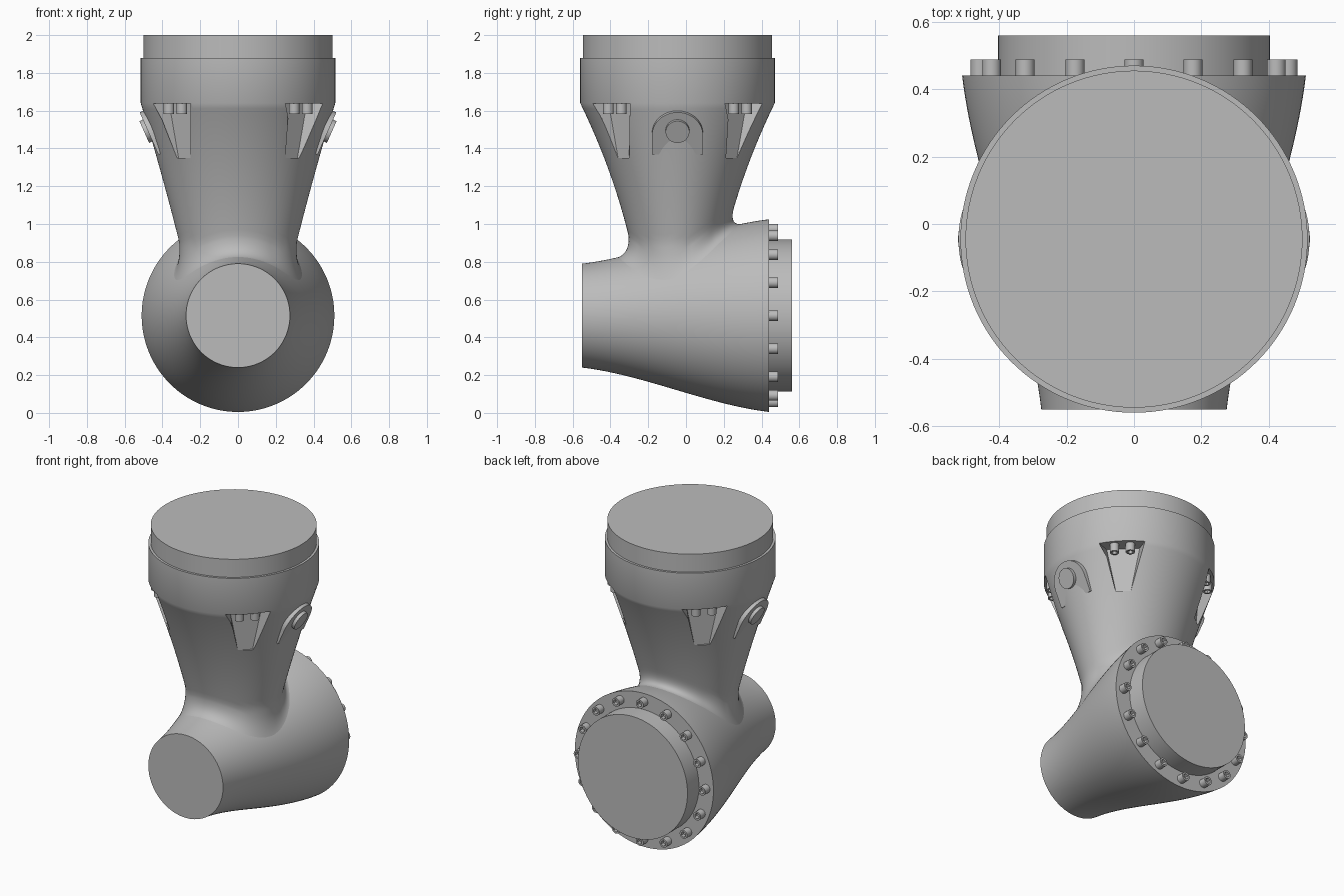
import bpy, bmesh, math
from mathutils import Matrix, Vector

if "Cube" in bpy.data.objects:
    bpy.data.objects.remove(bpy.data.objects["Cube"], do_unlink=True)

grey = bpy.data.materials.new("cast_grey")
grey.use_nodes = True
grey.diffuse_color = (0.5, 0.5, 0.5, 1)
grey.node_tree.nodes["Principled BSDF"].inputs["Base Color"].default_value = (0.5, 0.5, 0.5, 1)

SEG = 128
AXIS_Y = -0.045      # centre line of the upright neck
AXIS_Z = 0.515       # centre line of the horizontal body
TAU = 2 * math.pi


def loft(name, rings, matrix=Matrix(), smooth=True):
    """Skin a list of point rings into a closed solid."""
    bm = bmesh.new()
    loops = [[bm.verts.new(matrix @ Vector(p)) for p in ring] for ring in rings]
    for a, b in zip(loops, loops[1:]):
        for i in range(len(a)):
            j = (i + 1) % len(a)
            bm.faces.new((a[i], a[j], b[j], b[i]))
    bm.faces.new(loops[0])
    bm.faces.new(loops[-1])
    bmesh.ops.recalc_face_normals(bm, faces=bm.faces)
    mesh = bpy.data.meshes.new(name)
    bm.to_mesh(mesh)
    bm.free()
    mesh.materials.append(grey)
    ob = bpy.data.objects.new(name, mesh)
    bpy.context.collection.objects.link(ob)
    if smooth:
        shade(ob)
    return ob


def shade(ob):
    bpy.ops.object.select_all(action='DESELECT')
    ob.select_set(True)
    bpy.context.view_layer.objects.active = ob
    bpy.ops.object.shade_smooth_by_angle(angle=math.radians(35))


def circle(r, z, n=SEG):
    return [(r * math.cos(TAU * i / n), r * math.sin(TAU * i / n), z) for i in range(n)]


def hexagon(r, z, n):
    ring = []
    for i in range(n):
        a = TAU * i / n
        k = r * math.cos(math.pi / 6) / math.cos((a + math.pi / 6) % (math.pi / 3) - math.pi / 6)
        ring.append((k * math.cos(a), k * math.sin(a), z))
    return ring


def bolt(name, height, matrix, r=0.028, n=24):
    """Socket head bolt with a hexagonal recess."""
    loft(name, [circle(r, -0.01, n), circle(r, height, n),
                hexagon(r * 0.65, height, n), hexagon(r * 0.65, height - 0.025, n)], matrix)


# Horizontal flared body
def body_radius(y):
    t = min(max((y + 0.55) / 0.99, 0), 1)
    return 0.275 + 0.235 * (t + t * t * (3 - 2 * t)) / 2


def body_top(x, y):
    return AXIS_Z + math.sqrt(max(body_radius(y) ** 2 - x * x, 0))


along_y = Matrix.Translation((0, 0, AXIS_Z)) @ Matrix.Rotation(-math.pi / 2, 4, 'X')
stations = [-0.55 + 0.99 * i / 32 for i in range(33)]
loft("body_housing", [circle(body_radius(y), y) for y in stations], along_y)
loft("rear_plug", [circle(0.403, 0.42), circle(0.403, 0.56)], along_y)

# Ring of bolts on the rear flange
for i in range(16):
    a = TAU * i / 16
    spot = Matrix.Translation((0.457 * math.cos(a), 0.457 * math.sin(a), 0.44))
    bolt("flange_bolt", 0.048, along_y @ spot)


# Upright neck, oval towards its foot, with a fillet onto the body
def neck_point(a, z, grow=0):
    u = min(max((1.64 - z) / 0.74, 0), 1)
    rx = 0.515 - 0.225 * u + 0.02 * u * u + grow
    ry = 0.515 - 0.36 * u + 0.095 * u * u + grow
    return Vector((rx * math.cos(a), AXIS_Y + ry * math.sin(a), z))


STEPS, FILLET = 24, 10
columns = []
for i in range(SEG):
    a = TAU * i / SEG
    z = 0.85
    for _ in range(12):
        p = neck_point(a, z)
        z = body_top(p.x, p.y)
    corner = neck_point(a, z)
    start = neck_point(a, z + 0.1)
    end = neck_point(a, z, 0.05 + 0.03 * abs(math.sin(a)))
    end.z = body_top(end.x, end.y) - 0.003
    col = [neck_point(a, 1.88)]
    col += [neck_point(a, 1.64 + (start.z - 1.64) * k / STEPS) for k in range(STEPS + 1)]
    for k in range(1, FILLET + 1):
        t = k / FILLET
        col.append(start * (1 - t) ** 2 + corner * 2 * t * (1 - t) + end * t * t)
    col.append(Vector((0.15 * math.cos(a), AXIS_Y + 0.15 * math.sin(a), 0.5)))
    columns.append(col)
neck = loft("neck_housing", list(zip(*columns)), smooth=False)
centre = Matrix.Translation((0, AXIS_Y, 0))
loft("top_plug", [circle(0.5, 1.86), circle(0.5, 2.0)], centre)

# Four tapered bolt pockets on the diagonals, two hanging bolts in each
CEILING = 1.638
cutters = []
for q in range(4):
    turn = centre @ Matrix.Rotation(math.pi / 4 + q * math.pi / 2, 4, 'Z')
    top = [(0.415, -0.10, CEILING), (0.62, -0.2, CEILING), (0.62, 0.2, CEILING), (0.415, 0.10, CEILING)]
    low = [(0.40, -0.045, 1.35), (0.62, -0.08, 1.35), (0.62, 0.08, 1.35), (0.40, 0.045, 1.35)]
    cutter = loft("pocket_cutter", [top, low], turn, smooth=False)
    cutter.hide_render = True
    cutters.append(cutter)
    mod = neck.modifiers.new("pocket", 'BOOLEAN')
    mod.operation, mod.solver, mod.object = 'DIFFERENCE', 'EXACT', cutter
    for side in (-1, 1):
        place = Matrix.Translation((0.469, side * 0.048, CEILING)) @ Matrix.Rotation(math.pi, 4, 'X')
        bolt("pocket_bolt", 0.055, turn @ place)

# Apply the cuts and drop the cutters
bpy.context.view_layer.update()
cut = bpy.data.meshes.new_from_object(neck.evaluated_get(bpy.context.evaluated_depsgraph_get()))
neck.modifiers.clear()
neck.data = cut
for cutter in cutters:
    bpy.data.objects.remove(cutter, do_unlink=True)
shade(neck)

# Arched pads with round caps on both sides
arch = [(0.135 * math.cos(math.pi * i / 32), 0.135 * math.sin(math.pi * i / 32) - 0.03) for i in range(33)]
arch += [(-0.135, -0.14), (0.135, -0.14)]
for label, side in (("left", 1), ("right", -1)):
    tilt = (Matrix.Translation((side * 0.478, AXIS_Y, 1.495))
            @ Matrix.Rotation(0 if side > 0 else math.pi, 4, 'Z')
            @ Matrix.Rotation(math.radians(24), 4, 'Y'))
    loft(label + "_pad", [[(x, y, z) for y, z in arch] for x in (-0.06, 0)], tilt)
    loft(label + "_cap", [circle(0.063, -0.02, 48), circle(0.063, 0.02, 48)],
         tilt @ Matrix.Rotation(math.pi / 2, 4, 'Y'))
